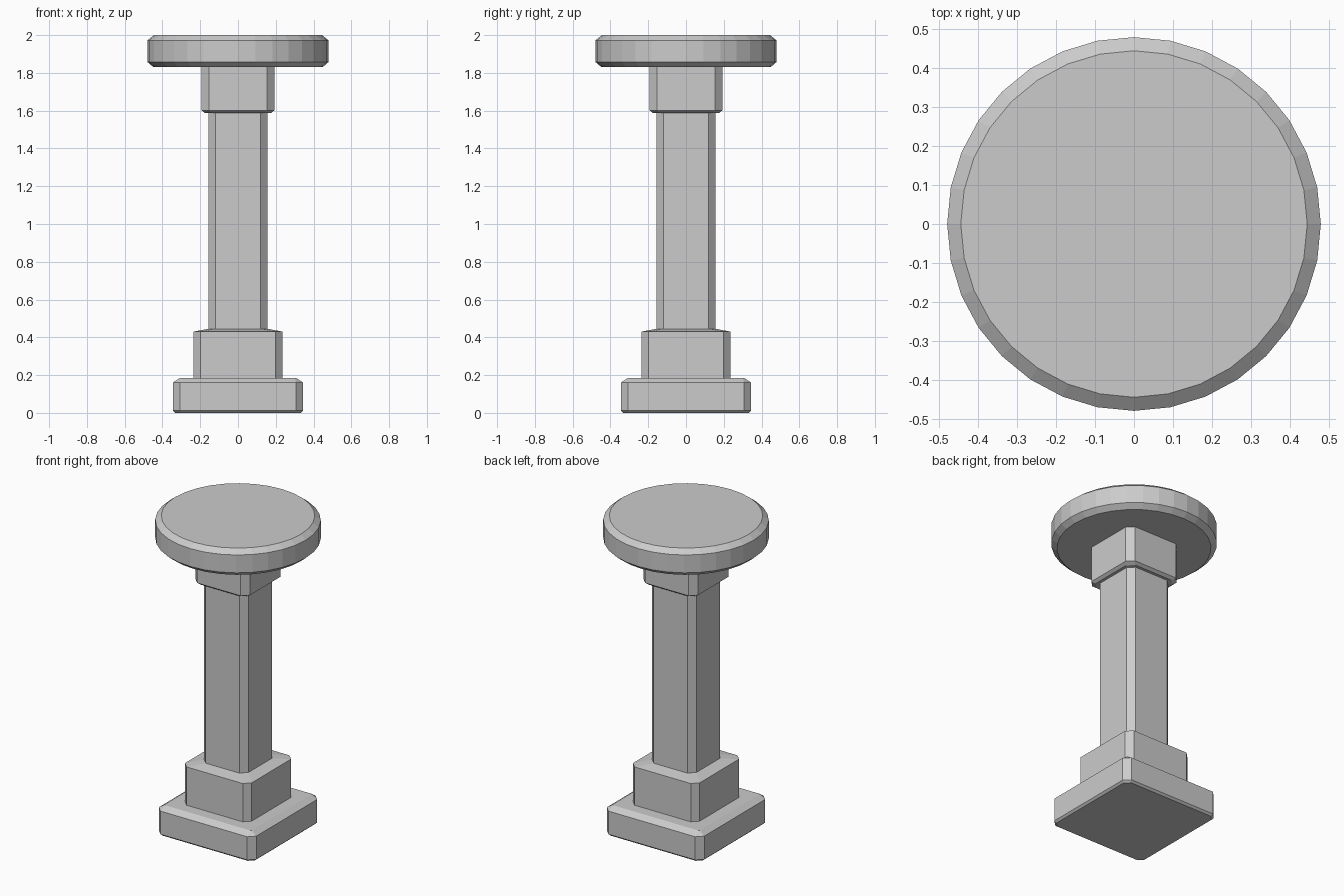
import bpy, bmesh, math

if "Cube" in bpy.data.objects:
    bpy.data.objects.remove(bpy.data.objects["Cube"])


def loft(name, rings):
    """Skin a stack of rings (lists of points) and cap both ends."""
    bm = bmesh.new()
    loops = [[bm.verts.new(p) for p in ring] for ring in rings]
    n = len(loops[0])
    for a, b in zip(loops, loops[1:]):
        for i in range(n):
            j = (i + 1) % n
            bm.faces.new((a[i], a[j], b[j], b[i]))
    bm.faces.new(loops[0][::-1])
    bm.faces.new(loops[-1])
    bmesh.ops.recalc_face_normals(bm, faces=bm.faces)
    mesh = bpy.data.meshes.new(name)
    bm.to_mesh(mesh)
    bm.free()
    obj = bpy.data.objects.new(name, mesh)
    bpy.context.collection.objects.link(obj)
    return obj


def square(half, cut, z):
    """Square ring with its four corners cut off."""
    k = half - cut
    return [(x, y, z) for x, y in ((half, -k), (half, k), (k, half), (-k, half),
                                   (-half, k), (-half, -k), (-k, -half), (k, -half))]


def circle(radius, z, sides=32):
    return [(radius * math.cos(2 * math.pi * i / sides),
             radius * math.sin(2 * math.pi * i / sides), z) for i in range(sides)]


# Stepped base: wide foot plate, then plinth sloping in to the shaft
loft("foot_plate", [square(0.332, 0.03, 0), square(0.345, 0.038, 0.012),
                    square(0.345, 0.038, 0.16), square(0.308, 0.006, 0.185)])
loft("plinth", [square(0.236, 0.037, 0.18), square(0.236, 0.037, 0.43),
                square(0.157, 0.038, 0.445)])

# Square column with cut corners
loft("shaft", [square(0.157, 0.038, 0.44), square(0.157, 0.038, 1.595)])

# Collar under the top
loft("collar", [square(0.175, 0.038, 1.588), square(0.193, 0.039, 1.602),
                square(0.193, 0.039, 1.84)])

# Round top with bevelled rims
loft("round_top", [circle(0.447, 1.83), circle(0.48, 1.858),
                   circle(0.48, 1.972), circle(0.445, 2.0)])
